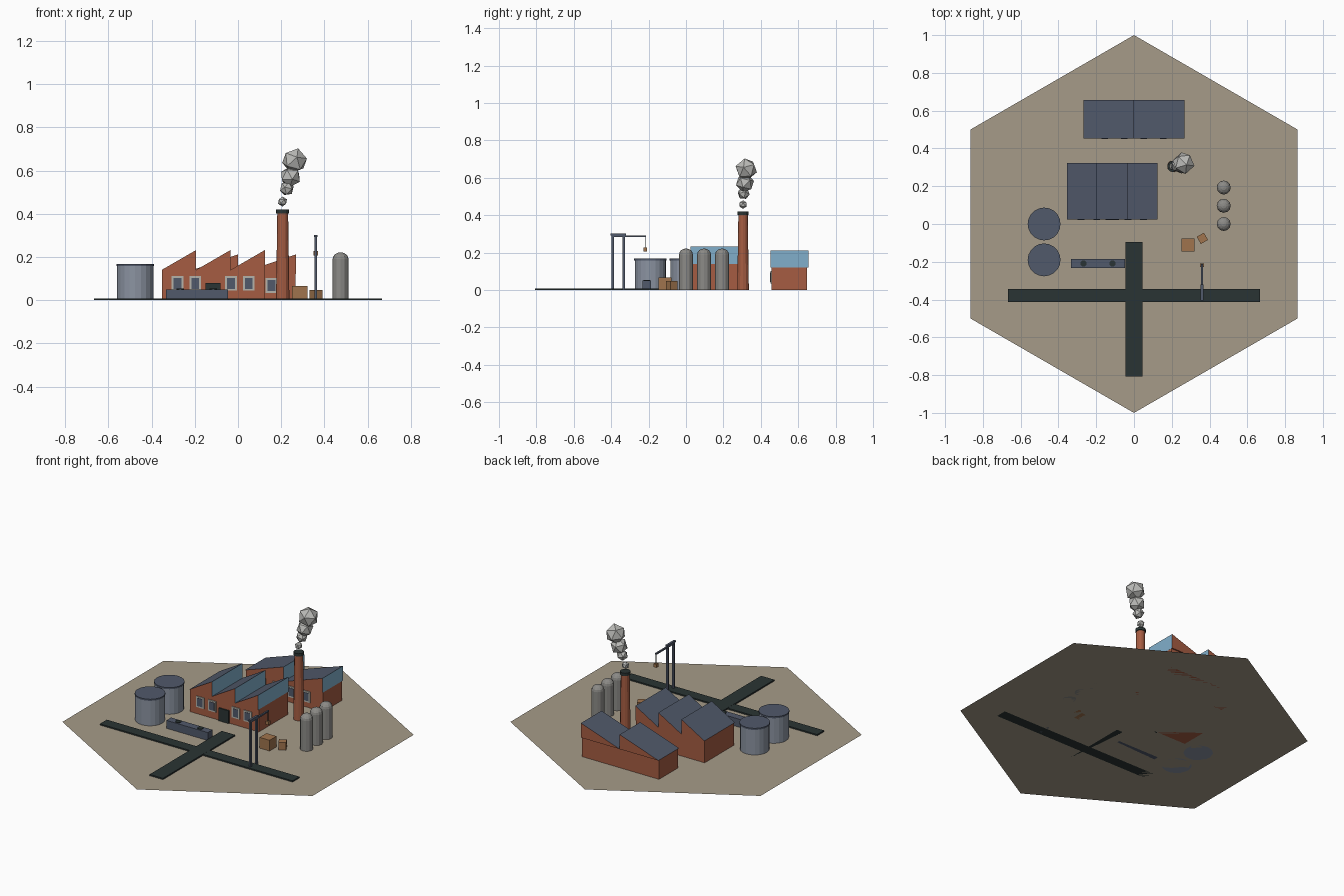
import bpy, bmesh
from math import radians, pi
from mathutils import Matrix, Vector

cube = bpy.data.objects.get("Cube")
if cube:
    bpy.data.objects.remove(cube, do_unlink=True)


def material(name, r, g, b):
    m = bpy.data.materials.new(name)
    m.use_nodes = True
    m.diffuse_color = (r, g, b, 1)
    m.node_tree.nodes["Principled BSDF"].inputs["Base Color"].default_value = (r, g, b, 1)
    return m


SAND = material("sandy ground", .38, .33, .25)
BRICK = material("red brick", .38, .108, .055)
SLATE = material("blue slate", .082, .1, .145)
GLASS = material("sky glass", .22, .43, .6)
TAR = material("dark tar", .023, .034, .033)
STEEL = material("pale steel", .26, .295, .36)
GREY = material("silo grey", .26, .255, .24)
SMOKE = material("smoke grey", .5, .5, .48)
WOOD = material("crate wood", .35, .175, .075)
FRAME = material("window frame", .46, .45, .4)


def finish(name, bm, *mats):
    mesh = bpy.data.meshes.new(name)
    bm.to_mesh(mesh)
    bm.free()
    for m in mats:
        mesh.materials.append(m)
    obj = bpy.data.objects.new(name, mesh)
    bpy.context.collection.objects.link(obj)
    return obj


def box(name, mat, x, y, z, turn=0):
    """Box from (min, max) spans, optionally turned about its centre."""
    bm = bmesh.new()
    spans = (x, y, z)
    size = [b - a for a, b in spans]
    centre = Vector([(a + b) / 2 for a, b in spans])
    place = Matrix.Translation(centre) @ Matrix.Rotation(radians(turn), 4, 'Z')
    bmesh.ops.create_cube(bm, size=1, matrix=place @ Matrix.Diagonal((*size, 1)))
    return finish(name, bm, mat)


def around(c, half):
    return (c - half, c + half)


def cylinder(name, mat, x, y, z, r, top_r=None, sides=12):
    bm = bmesh.new()
    bmesh.ops.create_cone(bm, cap_ends=True, segments=sides, radius1=r,
                          radius2=r if top_r is None else top_r, depth=z[1] - z[0],
                          matrix=Matrix.Translation((x, y, sum(z) / 2)))
    return finish(name, bm, mat)


def sawtooth_roof(name, x, y, z, teeth):
    """Row of wedges: slate slopes, brick gables, upright glass facing +x."""
    bm = bmesh.new()
    step = (x[1] - x[0]) / teeth
    for i in range(teeth):
        a = x[0] + i * step
        b = a + step
        front, back = [[bm.verts.new(p) for p in ((a, v, z[0]), (b, v, z[0]), (b, v, z[1]))]
                       for v in y]
        bm.faces.new(front)
        bm.faces.new(back[::-1])
        for j in range(3):
            k = (j + 1) % 3
            face = bm.faces.new((front[k], front[j], back[j], back[k]))
            face.material_index = (0, 2, 1)[j]
    bmesh.ops.recalc_face_normals(bm, faces=bm.faces)
    return finish(name, bm, BRICK, SLATE, GLASS)


def window(name, x, wall_y, z):
    box(name + "_frame", FRAME, around(x, .027), (wall_y - .006, wall_y), around(z, .034))
    box(name + "_pane", SLATE, around(x, .018), (wall_y - .008, wall_y), around(z, .025))


# Ground and crossing roads
bm = bmesh.new()
bmesh.ops.create_circle(bm, cap_ends=True, segments=6, radius=1)
hexagon = finish("ground", bm, SAND)
if abs(max(v.co.x for v in hexagon.data.vertices) - 1) < .01:
    hexagon.data.transform(Matrix.Rotation(pi / 6, 4, 'Z'))
box("cross_road", TAR, (-.667, .667), (-.413, -.345), (0, .008))
box("approach_road", TAR, around(0, .046), (-.808, -.095), (0, .0085))

# Main hall with three roof teeth, door and windows
box("main_hall_walls", BRICK, (-.352, .124), (.029, .318), (0, .14))
sawtooth_roof("main_hall_roof", (-.354, .124), (.023, .324), (.14, .232), 3)
box("main_hall_door", TAR, around(-.115, .035), (.021, .029), (0, .08))
for i, n in enumerate((-2, -1, 1, 2)):
    window(f"main_hall_window_{i}", -.115 + n * .0825, .029, .078)

# Rear hall with two roof teeth
box("rear_hall_walls", BRICK, (-.267, .267), (.458, .648), (0, .121))
sawtooth_roof("rear_hall_roof", (-.268, .268), (.452, .656), (.121, .212), 2)
for i, x in enumerate((-.155, -.052, .052, .155)):
    window(f"rear_hall_window_{i}", x, .458, .068)

# Chimney and smoke puffs
cylinder("chimney", BRICK, .207, .305, (0, .41), .031, .025)
cylinder("chimney_rim", TAR, .207, .305, (.402, .42), .03)
puffs = ((.206, .305, .457, .023), (.226, .308, .517, .034),
         (.243, .315, .572, .05), (.262, .322, .646, .06))
for i, (x, y, z, r) in enumerate(puffs):
    bm = bmesh.new()
    bmesh.ops.create_icosphere(bm, subdivisions=1, radius=r,
                               matrix=Matrix.Translation((x, y, z))
                               @ Matrix.Rotation(i * .7, 4, (1, .5, 1)))
    finish(f"smoke_puff_{i}", bm, SMOKE)

# Domed silos
for i in range(3):
    y = i * .0965
    cylinder(f"silo_{i}", GREY, .475, y, (0, .19), .037)
    bm = bmesh.new()
    bmesh.ops.create_uvsphere(bm, u_segments=12, v_segments=8, radius=.037)
    bmesh.ops.bisect_plane(bm, geom=bm.verts[:] + bm.edges[:] + bm.faces[:], dist=1e-5,
                           plane_co=(0, 0, 0), plane_no=(0, 0, 1), clear_inner=True)
    bmesh.ops.transform(bm, verts=bm.verts, matrix=Matrix.Translation((.475, y, .19))
                        @ Matrix.Diagonal((1, 1, .86, 1)))
    finish(f"silo_dome_{i}", bm, GREY)

# Storage tanks with slate lids
for i, y in enumerate((0, -.19)):
    cylinder(f"tank_{i}", STEEL, -.476, y, (0, .16), .084, sides=20)
    cylinder(f"tank_lid_{i}", SLATE, -.476, y, (.158, .168), .087, sides=20)

# Low loading block with hatches
box("loading_block", SLATE, (-.333, -.047), (-.232, -.186), (0, .05))
for i, x in enumerate((-.267, -.114)):
    cylinder(f"loading_hatch_{i}", TAR, x, -.209, (.048, .054), .017)

# Crates
box("large_crate", WOOD, around(.286, .035), around(-.112, .034), (0, .067))
box("small_crate", WOOD, around(.362, .022), around(-.076, .022), (0, .047), 30)

# Crane with hanging crate
for i, y in enumerate((-.391, -.333)):
    box(f"crane_post_{i}", SLATE, around(.36, .006), around(y, .006), (0, .295))
box("crane_top_beam", SLATE, around(.36, .007), (-.404, -.32), (.292, .302))
box("crane_arm", SLATE, around(.36, .005), (-.395, -.213), (.283, .292))
box("crane_cable", TAR, around(.36, .002), around(-.218, .002), (.225, .285))
box("hanging_crate", WOOD, around(.36, .01), around(-.218, .01), (.206, .227))
